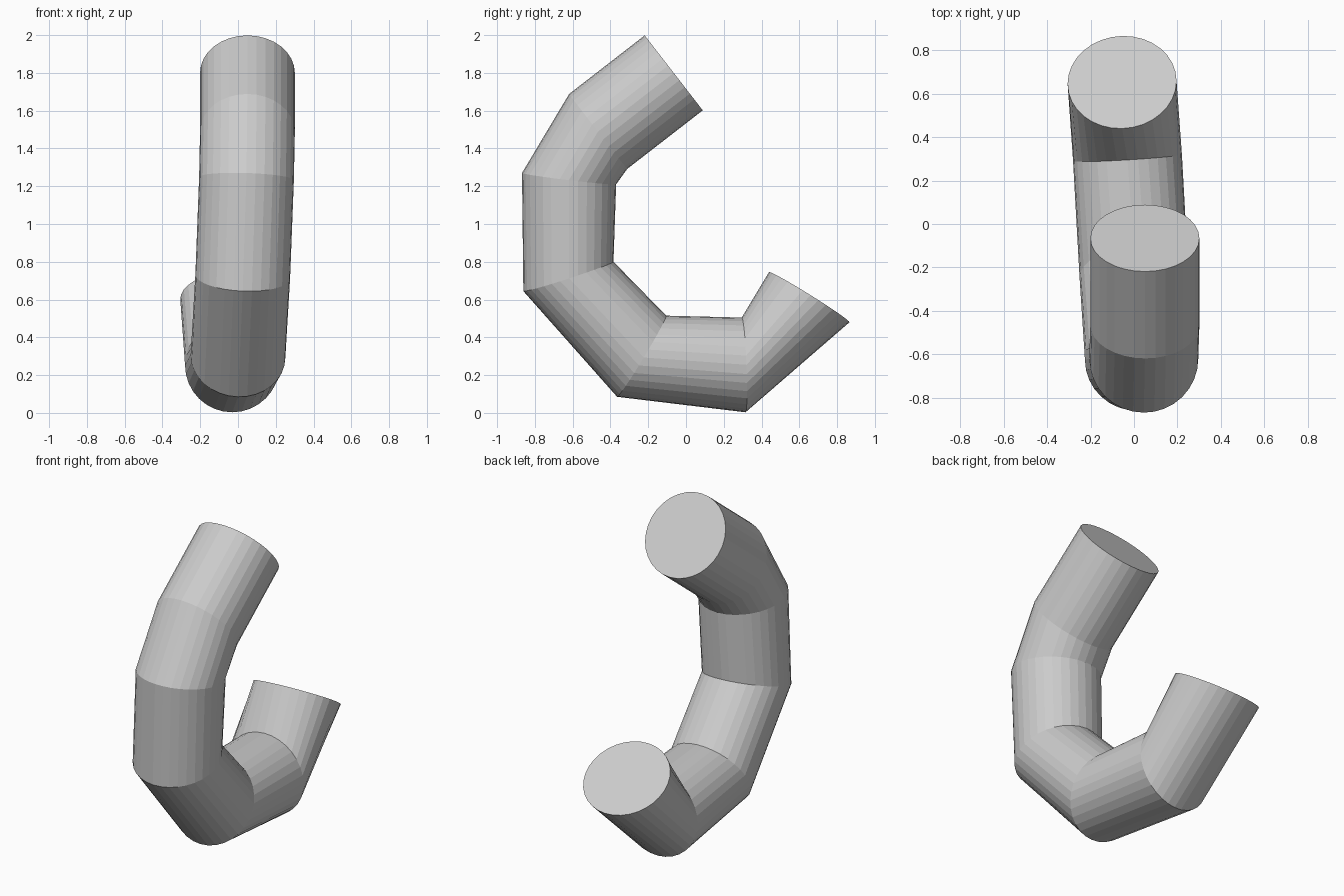
import bpy, bmesh, math
from mathutils import Vector

if "Cube" in bpy.data.objects:
    bpy.data.objects.remove(bpy.data.objects["Cube"])

RADIUS, SIDES = 0.251, 32

# Path stations: x, then outer and inner rim points (y, z) of each round section
stations = [
    (0.05, (-0.22, 2.00), (0.09, 1.60)),
    (0.05, (-0.62, 1.69), (-0.31, 1.29)),
    (0.045, (-0.868, 1.27), (-0.37, 1.21)),
    (0.025, (-0.86, 0.645), (-0.385, 0.80)),
    (0.0, (-0.365, 0.085), (-0.105, 0.515)),
    (-0.03, (0.315, 0.003), (0.295, 0.505)),
    (-0.055, (0.865, 0.48), (0.44, 0.745)),
]
centres = [Vector((x, (o[0] + i[0]) / 2, (o[1] + i[1]) / 2)) for x, o, i in stations]

bm = bmesh.new()
rings = []
for k, (x, outer, inner) in enumerate(stations):
    across = Vector((0, inner[0] - outer[0], inner[1] - outer[1])).normalized()
    tangent = centres[min(k + 1, len(centres) - 1)] - centres[max(k - 1, 0)]
    side = tangent.cross(across).normalized()
    if side.x < 0:
        side = -side
    rings.append([bm.verts.new(centres[k] + RADIUS * (math.cos(a) * side + math.sin(a) * across))
                  for a in (2 * math.pi * j / SIDES for j in range(SIDES))])

# Tube wall and flat end caps
for r, s in zip(rings, rings[1:]):
    for j in range(SIDES):
        n = (j + 1) % SIDES
        bm.faces.new((r[j], r[n], s[n], s[j]))
bm.faces.new(rings[0])
bm.faces.new(rings[-1])
bmesh.ops.recalc_face_normals(bm, faces=bm.faces)

mesh = bpy.data.meshes.new("bent_pipe")
bm.to_mesh(mesh)
bm.free()
bpy.context.collection.objects.link(bpy.data.objects.new("bent_pipe", mesh))
